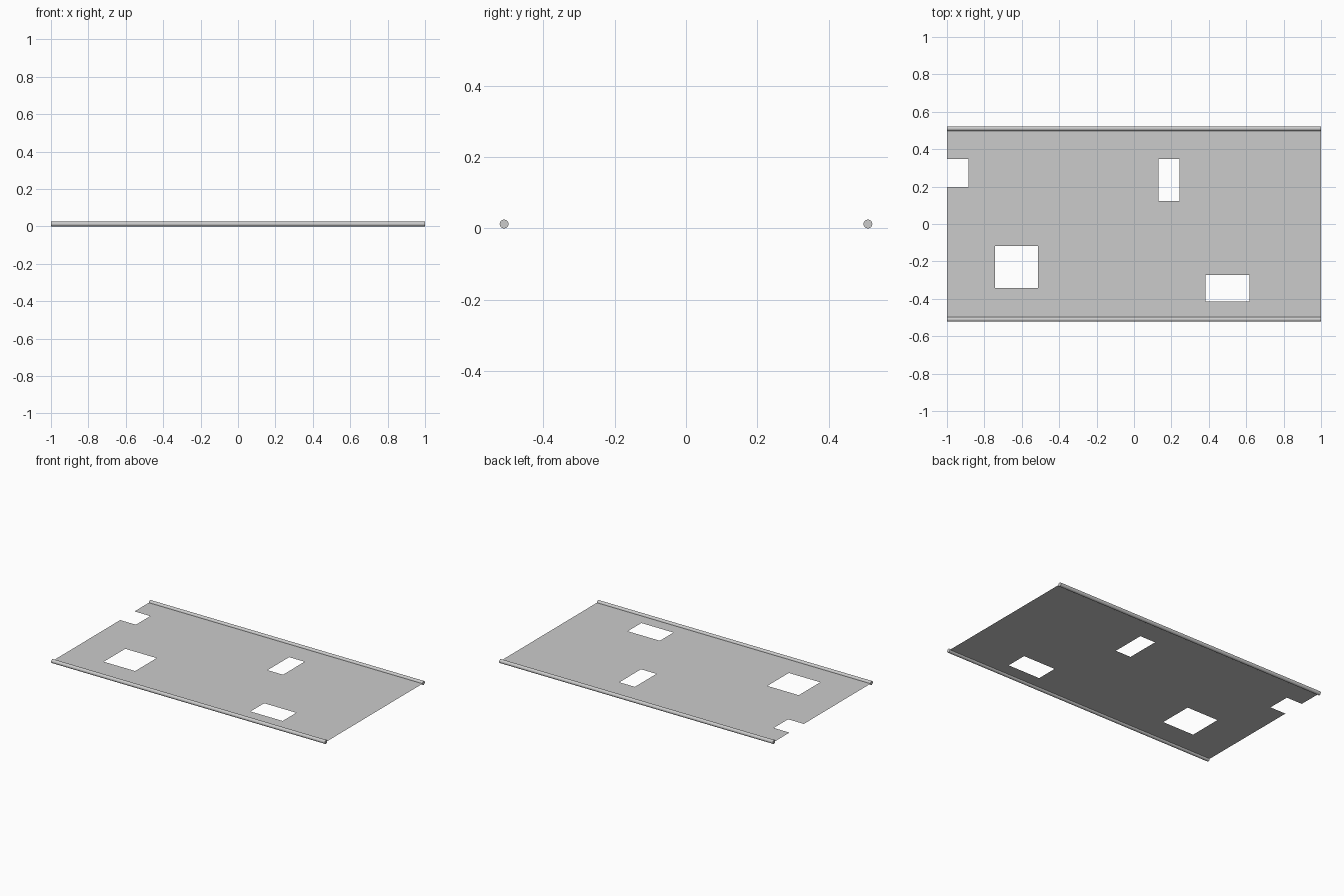
import bpy, bmesh, math

if "Cube" in bpy.data.objects:
    bpy.data.objects.remove(bpy.data.objects["Cube"])

ROD_R = 0.0125
ROD_Y = 0.51

# Openings in the sheet: x0, x1, y0, y1 (the first is an edge notch)
HOLES = [
    (-1.0, -0.885, 0.198, 0.348),
    (0.13, 0.243, 0.123, 0.348),
    (-0.742, -0.512, -0.342, -0.118),
    (0.382, 0.617, -0.415, -0.273),
]


def add_object(name, bm):
    mesh = bpy.data.meshes.new(name)
    bm.to_mesh(mesh)
    bm.free()
    ob = bpy.data.objects.new(name, mesh)
    bpy.context.collection.objects.link(ob)
    return ob


# Thin sheet: cells between all cut lines, leaving out the openings
xs = sorted({-1.0, 1.0} | {v for h in HOLES for v in h[:2]})
ys = sorted({-ROD_Y, ROD_Y} | {v for h in HOLES for v in h[2:]})
bm = bmesh.new()
grid = [[bm.verts.new((x, y, ROD_R)) for y in ys] for x in xs]
for i in range(len(xs) - 1):
    for j in range(len(ys) - 1):
        cx, cy = (xs[i] + xs[i + 1]) / 2, (ys[j] + ys[j + 1]) / 2
        if any(a < cx < b and c < cy < d for a, b, c, d in HOLES):
            continue
        bm.faces.new((grid[i][j], grid[i + 1][j], grid[i + 1][j + 1], grid[i][j + 1]))
add_object("sheet", bm)

# Round rods along the two long edges
for name, side in (("front_rod", -1), ("back_rod", 1)):
    bpy.ops.mesh.primitive_cylinder_add(vertices=16, radius=ROD_R, depth=2.0,
                                        location=(0, side * ROD_Y, ROD_R),
                                        rotation=(0, math.pi / 2, 0))
    rod = bpy.context.object
    rod.name = name
    bpy.ops.object.shade_smooth_by_angle(angle=math.radians(40))
